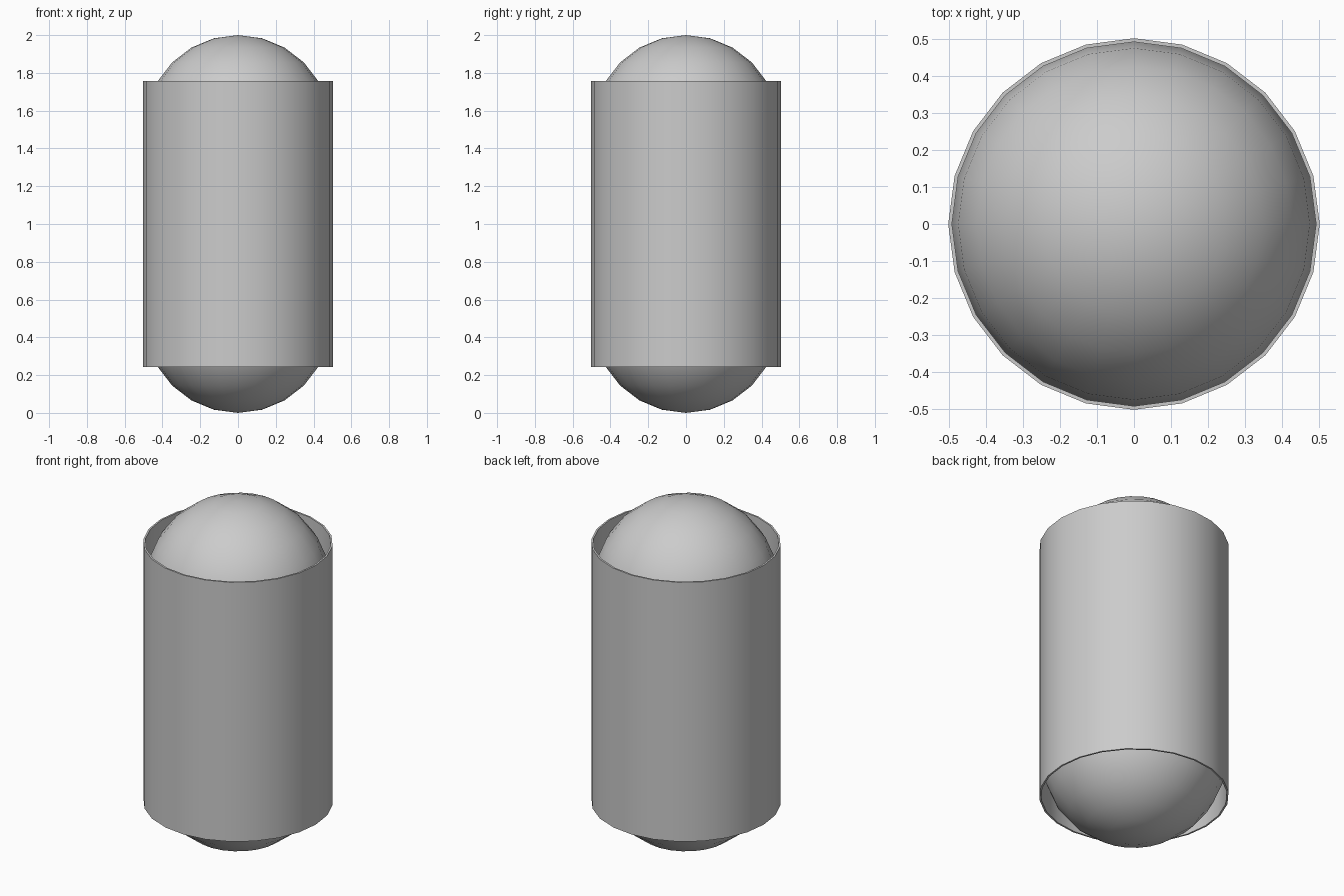
import bpy, bmesh
from math import sin, cos, radians, tau

if "Cube" in bpy.data.objects:
    bpy.data.objects.remove(bpy.data.objects["Cube"])

SIDES = 24


def lathe(name, profile, closed=False):
    """Spin an (r, z) profile around z; points with r = 0 become poles."""
    bm = bmesh.new()
    rings = []
    for r, z in profile:
        n = 1 if r < 1e-6 else SIDES
        rings.append([bm.verts.new((r * cos(tau * i / SIDES), r * sin(tau * i / SIDES), z))
                      for i in range(n)])
    pairs = list(zip(rings, rings[1:]))
    if closed:
        pairs.append((rings[-1], rings[0]))
    for a, b in pairs:
        for i in range(SIDES):
            j = (i + 1) % SIDES
            if len(b) == 1:
                bm.faces.new((a[i], a[j], b[0]))
            elif len(a) == 1:
                bm.faces.new((a[0], b[j], b[i]))
            else:
                bm.faces.new((a[i], a[j], b[j], b[i]))
    mesh = bpy.data.meshes.new(name)
    bm.to_mesh(mesh)
    bm.free()
    obj = bpy.data.objects.new(name, mesh)
    bpy.context.collection.objects.link(obj)
    bpy.ops.object.select_all(action='DESELECT')
    obj.select_set(True)
    bpy.context.view_layer.objects.active = obj
    bpy.ops.object.shade_smooth_by_angle(angle=radians(30))
    return obj


# Thin-walled open tube
lathe("outer_tube", [(0.503, 0.242), (0.503, 1.758), (0.493, 1.758), (0.493, 0.242)], closed=True)

# Domed ends, each running one ring past its equator inside the tube
R = 0.493
angles = [radians(a) for a in range(-15, 91, 15)]
lathe("top_dome", [(R * cos(a), 2 - R + R * sin(a)) for a in angles])
lathe("bottom_dome", [(R * cos(a), R - R * sin(a)) for a in reversed(angles)])
